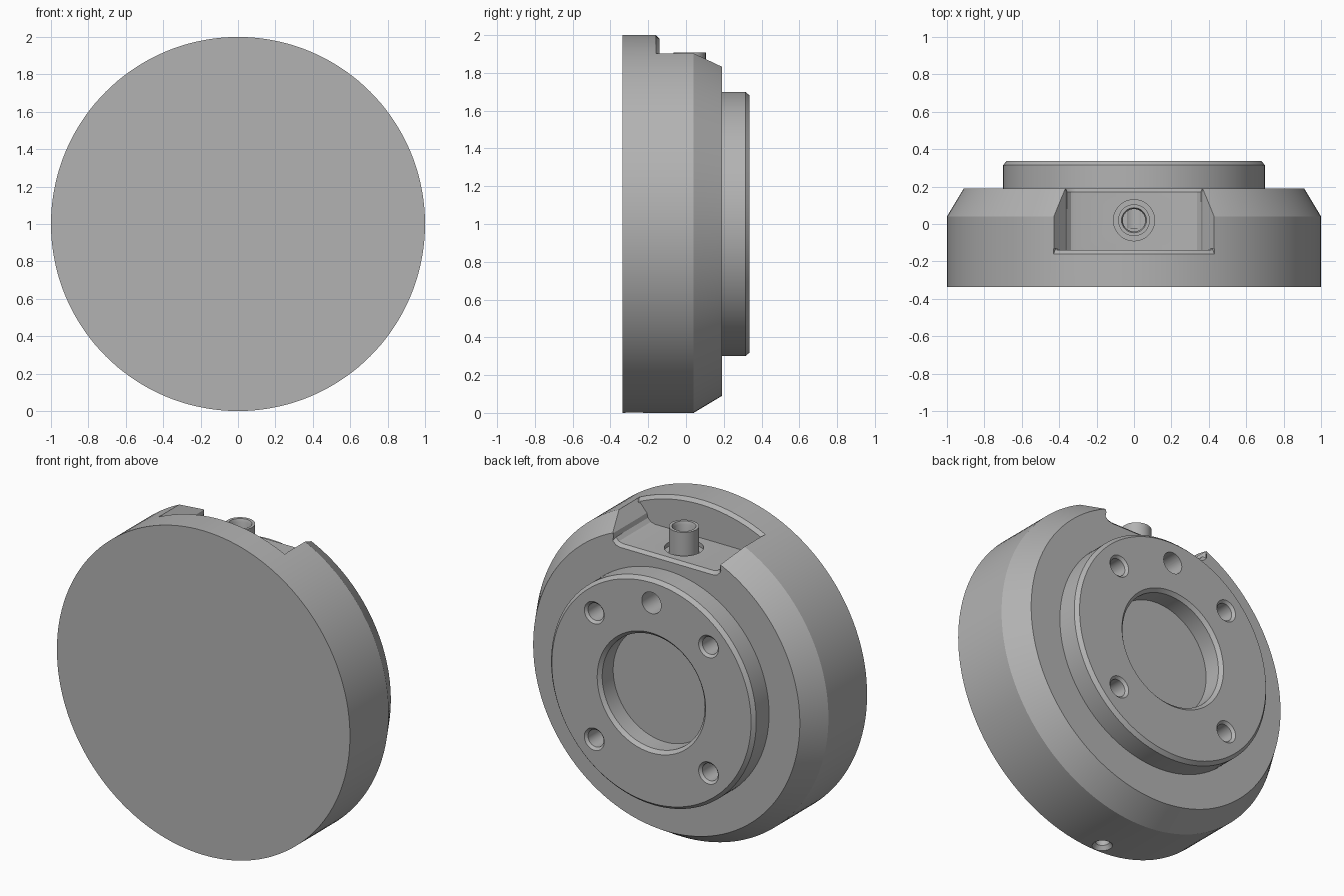
import bpy, bmesh, math
from mathutils import Matrix, Vector

if "Cube" in bpy.data.objects:
    bpy.data.objects.remove(bpy.data.objects["Cube"], do_unlink=True)

steel = bpy.data.materials.new("plain_grey_metal")
steel.use_nodes = True
GREY = (0.45, 0.45, 0.45, 1)
steel.diffuse_color = GREY
steel.node_tree.nodes["Principled BSDF"].inputs["Base Color"].default_value = GREY


def loft(name, rings, matrix=Matrix(), loop=False):
    """Skin a series of closed rings, capping the ends unless looped."""
    bm = bmesh.new()
    rows = [[bm.verts.new(matrix @ Vector(p)) for p in ring] for ring in rings]
    pairs = list(zip(rows, rows[1:]))
    if loop:
        pairs.append((rows[-1], rows[0]))
    else:
        bm.faces.new(rows[0])
        bm.faces.new(rows[-1])
    for a, b in pairs:
        for i in range(len(a)):
            j = (i + 1) % len(a)
            bm.faces.new((a[i], a[j], b[j], b[i]))
    bmesh.ops.recalc_face_normals(bm, faces=bm.faces)
    mesh = bpy.data.meshes.new(name)
    bm.to_mesh(mesh)
    bm.free()
    mesh.materials.append(steel)
    obj = bpy.data.objects.new(name, mesh)
    bpy.context.collection.objects.link(obj)
    return obj


def lathe(name, profile, matrix, sides=48, loop=False):
    """Revolve (radius, height) points about the local z axis."""
    turn = [math.tau * i / sides for i in range(sides)]
    rings = [[(r * math.cos(t), r * math.sin(t), h) for t in turn] for r, h in profile]
    return loft(name, rings, matrix, loop)


def smooth(obj):
    bpy.ops.object.select_all(action='DESELECT')
    obj.select_set(True)
    bpy.context.view_layer.objects.active = obj
    bpy.ops.object.shade_smooth_by_angle(angle=math.radians(25))


CENTRE = Vector((0, 0, 1))
BACK = 0.337
TO_BACK = Matrix.Rotation(-math.pi / 2, 4, 'X')
TO_BOTTOM = Matrix.Rotation(math.pi, 4, 'X')


def at(x, y, z, turn=Matrix()):
    return Matrix.Translation(CENTRE + Vector((x, y, z))) @ turn


# Round housing with bevelled shoulder, raised hub and central bore
body = lathe("housing", [
    (1, -BACK), (1, 0.04), (0.91, 0.19), (0.70, 0.19), (0.70, 0.315),
    (0.68, BACK), (0.37, BACK), (0.35, 0.317), (0.35, 0.21),
], at(0, 0, 0, TO_BACK), 144)

cutters = []

# Pocket in the top, flared at its open back end
def pocket_ring(y, half):
    side = [(x, y, z) for x, z in half]
    return side + [(-x, y, z) for x, y, z in reversed(side)]

walls = [(0.365, 0.83), (0.43, 0.905), (0.55, 1.03)]
fillet = [(0.365 - 0.055 * math.sin(a), 0.83 - 0.055 * math.cos(a))
          for a in (math.pi / 2, math.pi / 3, math.pi / 6, 0)]
fillet = [(0.31 + 0.055 * math.sin(a), 0.83 - 0.055 * math.cos(a))
          for a in (0, math.pi / 6, math.pi / 3)]
flared = [(x + 0.02, z - 0.04) for x, z in fillet]
cutters.append(loft("pocket_cutter", [
    pocket_ring(-0.14, fillet + walls),
    pocket_ring(0.172, fillet + walls),
    pocket_ring(0.212, flared + walls)], at(0, 0, 0)))

# Chamfer along the curved front lip of the pocket
lip = [(1.01, -0.17), (0.97, -0.13), (1.03, -0.13)]
reach = math.asin(0.43)
arc = [reach * (i / 12 - 1) for i in range(25)]
cutters.append(loft("lip_cutter", [
    [(r * math.sin(a), y, r * math.cos(a)) for r, y in lip] for a in arc], at(0, 0, 0)))

# Four countersunk screw holes on the hub
for x in (-0.39, 0.39):
    for z in (-0.39, 0.39):
        cutters.append(lathe("screw_hole_cutter", [
            (0.078, 0.01), (0.053, -0.015), (0.053, -0.22)], at(x, BACK, z, TO_BACK)))

# Plain port on the hub, seat around the pipe, and hole under the rim
cutters.append(lathe("port_cutter", [(0.066, 0.02), (0.066, -0.36)],
                     at(0, BACK, 0.555, TO_BACK)))
cutters.append(lathe("pipe_seat_cutter", [
    (0.11, 0.82), (0.11, 0.75), (0.06, 0.75), (0.06, 0.5)], at(0, 0.02, 0)))
cutters.append(lathe("rim_hole_cutter", [
    (0.065, 1.01), (0.04, 0.975), (0.04, 0.8)], at(0, -0.275, 0, TO_BOTTOM)))

bpy.context.view_layer.objects.active = body
for cutter in cutters:
    cutter.hide_render = True
    mod = body.modifiers.new(cutter.name, 'BOOLEAN')
    mod.operation = 'DIFFERENCE'
    mod.solver = 'EXACT'
    mod.object = cutter
    bpy.ops.object.modifier_apply(modifier=mod.name)
    bpy.data.objects.remove(cutter, do_unlink=True)
smooth(body)

# Short hollow pipe standing in the pocket
pipe = lathe("pipe", [
    (0.085, 0.74), (0.085, 0.908), (0.067, 0.908), (0.06, 0.89), (0.06, 0.74),
], at(0, 0.02, 0), 48, True)
smooth(pipe)
